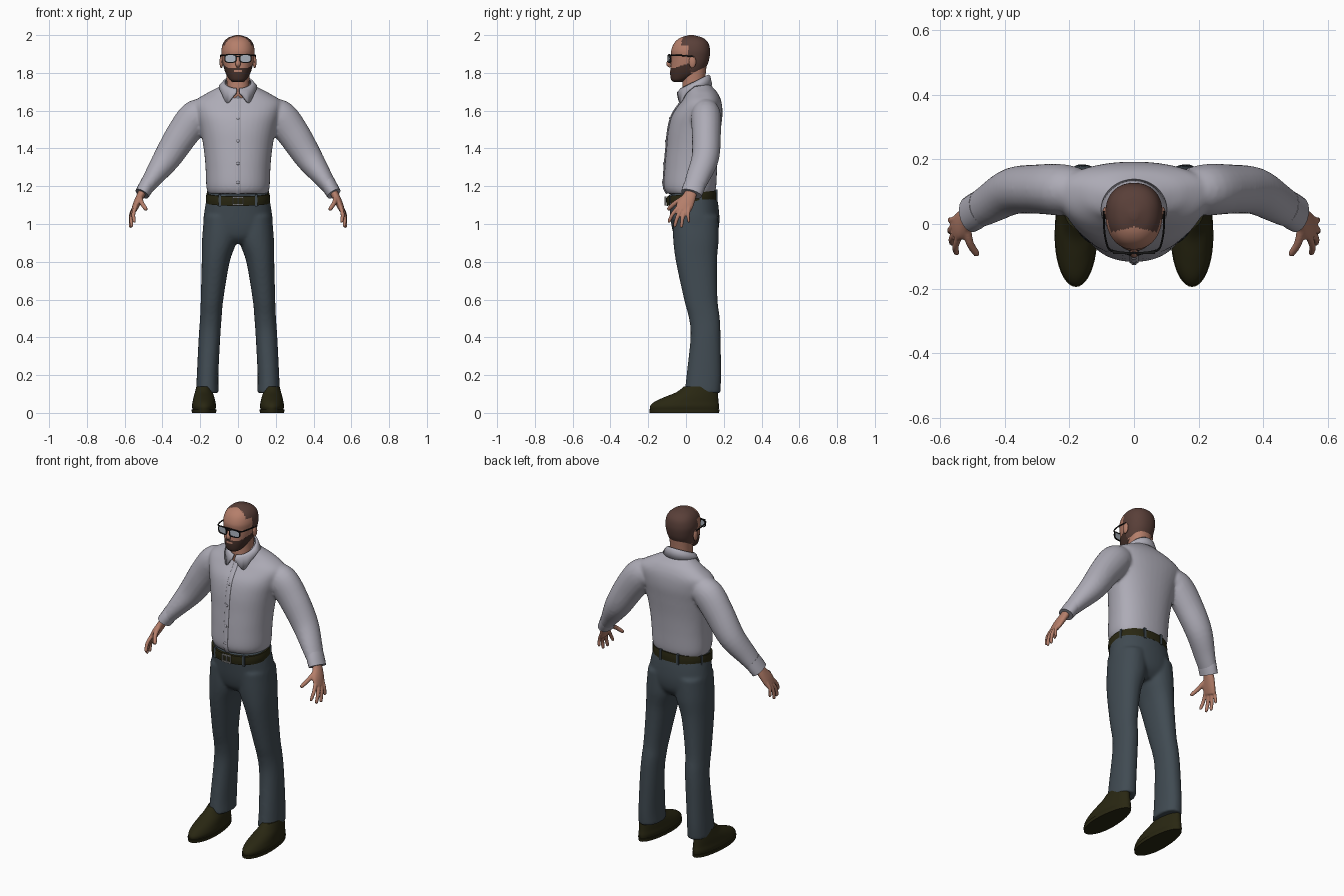
import bpy, bmesh, math
from mathutils import Vector

if "Cube" in bpy.data.objects:
    bpy.data.objects.remove(bpy.data.objects["Cube"], do_unlink=True)


def material(name, *rgb):
    mat = bpy.data.materials.new(name)
    mat.use_nodes = True
    mat.diffuse_color = (*rgb, 1)
    mat.node_tree.nodes["Principled BSDF"].inputs["Base Color"].default_value = (*rgb, 1)
    return mat


SKIN = material("skin", .46, .21, .145)
SHIRT = material("shirt_grey", .42, .41, .47)
TROUSER = material("trouser_slate", .052, .07, .085)
LEATHER = material("dark_leather", .022, .02, .006)
HAIR = material("hair_brown", .1, .05, .04)
BEARD = material("beard_brown", .06, .03, .023)
FRAME = material("frame_black", .008, .008, .008)
LENS = material("lens_grey", .42, .47, .53)
METAL = material("buckle_metal", .3, .3, .3)


def spline(points, steps):
    """Catmull-Rom through tuples of any length."""
    result = []
    for i in range(len(points) - 1):
        a, b = points[max(i - 1, 0)], points[i]
        c, d = points[i + 1], points[min(i + 2, len(points) - 1)]
        for k in range(steps):
            t = k / steps
            result.append([q + t * ((r - p) + t * ((2 * p - 5 * q + 4 * r - s) + t * (3 * q - p - 3 * r + s))) / 2
                           for p, q, r, s in zip(a, b, c, d)])
    return result + [list(points[-1])]


def skin_rings(bm, rings, cap=True):
    """Bridge rings of points with quads, closing the ends."""
    loops = [[bm.verts.new(p) for p in ring] for ring in rings]
    n = len(loops[0])
    for low, high in zip(loops, loops[1:]):
        for i in range(n):
            j = (i + 1) % n
            bm.faces.new((low[i], low[j], high[j], high[i]))
    if cap:
        bm.faces.new(loops[0][::-1])
        bm.faces.new(loops[-1])


def loft(bm, stations, mid=.5, power=2.2, n=40, steps=5, tilt=0, cap=True):
    """Level rings from (z, left, right, front, back); mid places the widest line."""
    rings = []
    for z, x0, x1, y0, y1 in spline(stations, steps):
        cx, cy, rx = (x0 + x1) / 2, y0 + (y1 - y0) * mid, (x1 - x0) / 2
        ring = []
        for i in range(n):
            c, s = math.cos(math.tau * i / n), math.sin(math.tau * i / n)
            x = cx + rx * math.copysign(abs(c) ** (2 / power), c)
            y = cy + (y1 - cy if s > 0 else cy - y0) * math.copysign(abs(s) ** (2 / power), s)
            ring.append((x, y, z + tilt * (y - cy)))
        rings.append(ring)
    skin_rings(bm, rings, cap)


def tube(bm, stations, n=20, steps=5, side=(0, 1, 0)):
    """Oval tube along (x, y, z, radius along side, other radius)."""
    path = spline(stations, steps)
    rings = []
    for i, (x, y, z, a, b) in enumerate(path):
        ahead, behind = path[min(i + 1, len(path) - 1)], path[max(i - 1, 0)]
        t = (Vector(ahead[:3]) - Vector(behind[:3])).normalized()
        u = (Vector(side) - t * t.dot(Vector(side))).normalized()
        v = t.cross(u)
        rings.append([Vector((x, y, z)) + u * a * math.cos(math.tau * k / n) + v * b * math.sin(math.tau * k / n)
                      for k in range(n)])
    skin_rings(bm, rings)


def box(bm, centre, size):
    made = bmesh.ops.create_cube(bm, size=1)["verts"]
    bmesh.ops.scale(bm, vec=size, verts=made)
    bmesh.ops.translate(bm, vec=centre, verts=made)


def ball(bm, centre, size):
    made = bmesh.ops.create_uvsphere(bm, u_segments=16, v_segments=10, radius=1)["verts"]
    bmesh.ops.scale(bm, vec=size, verts=made)
    bmesh.ops.translate(bm, vec=centre, verts=made)


def mirror(bm):
    copy = bmesh.ops.duplicate(bm, geom=bm.verts[:] + bm.edges[:] + bm.faces[:])["geom"]
    bmesh.ops.scale(bm, vec=(-1, 1, 1), verts=[g for g in copy if isinstance(g, bmesh.types.BMVert)])


def finish(bm, name, *mats, voxel=0, thick=0):
    bmesh.ops.recalc_face_normals(bm, faces=bm.faces[:])
    mesh = bpy.data.meshes.new(name)
    bm.to_mesh(mesh)
    bm.free()
    obj = bpy.data.objects.new(name, mesh)
    bpy.context.collection.objects.link(obj)
    for mat in mats:
        mesh.materials.append(mat)
    bpy.ops.object.select_all(action='DESELECT')
    bpy.context.view_layer.objects.active = obj
    obj.select_set(True)
    bpy.ops.object.shade_smooth_by_angle(angle=math.radians(40))
    if thick:
        obj.modifiers.new("thickness", 'SOLIDIFY').thickness = thick
    if voxel:
        fuse = obj.modifiers.new("fuse", 'REMESH')
        fuse.mode, fuse.voxel_size, fuse.use_smooth_shade = 'VOXEL', voxel, True
        relax = obj.modifiers.new("relax", 'SMOOTH')
        relax.factor, relax.iterations = .5, 5
    return obj


def even(rows):
    return [(z, -x, x, y0, y1) for z, x, y0, y1 in rows]


# Shirt: sleeves fused into the body
TORSO = [(1.16, .158, -.1, .15), (1.2, .168, -.117, .16), (1.3, .172, -.113, .165), (1.4, .182, -.104, .172),
         (1.5, .2, -.094, .184), (1.58, .222, -.072, .193), (1.645, .232, -.028, .188), (1.69, .17, 0, .17),
         (1.72, .112, .005, .145), (1.75, .06, .02, .12)]
bm = bmesh.new()
tube(bm, [(.17, .105, 1.59, .07, .075), (.225, .106, 1.565, .08, .09), (.295, .108, 1.475, .077, .086),
          (.375, .102, 1.35, .073, .074), (.45, .062, 1.245, .063, .052), (.503, .032, 1.17, .053, .035)])
mirror(bm)
loft(bm, even(TORSO), mid=.6)
finish(bm, "shirt", SHIRT, voxel=.009)

# Cuffs
bm = bmesh.new()
tube(bm, [(.473, .052, 1.22, .056, .042), (.49, .04, 1.19, .058, .041), (.508, .029, 1.16, .057, .039)])
mirror(bm)
finish(bm, "cuffs", SHIRT)

# Collar: folded band that drops into two points at the front
bm = bmesh.new()
top, fold, hem = [], [], []
for i in range(61):
    a = .1 + (math.tau - .2) * i / 60
    d = min(a, math.tau - a)
    s, c = math.sin(a), math.cos(a)
    drop = .08 * max(0, c) + .03 * math.exp(-((d - .65) / .25) ** 2) - .045 * math.exp(-(d / .3) ** 2)
    top.append(bm.verts.new((.072 * s, .045 - .074 * c, 1.755 - .036 * c)))
    fold.append(bm.verts.new((.084 * s, .045 - .084 * c, 1.745 - .038 * c)))
    hem.append(bm.verts.new((.102 * s, .045 - .094 * c, 1.735 - drop)))
for low, high in ((fold, top), (hem, fold)):
    for i in range(60):
        bm.faces.new((low[i], low[i + 1], high[i + 1], high[i]))
finish(bm, "collar", SHIRT, thick=.008)

# Button placket and buttons follow the chest line
bm = bmesh.new()
tube(bm, [(0, y - .001, z, .005, .014) for z, x, y, back in TORSO[:8]])
finish(bm, "placket", SHIRT)
bm = bmesh.new()
chest = spline(TORSO, 20)
for z in (1.22, 1.32, 1.44, 1.56, 1.67):
    y = min(chest, key=lambda row: abs(row[0] - z))[2]
    ball(bm, (0, y - .006, z), (.008, .004, .008))
finish(bm, "buttons", SHIRT)

# Trousers: legs fused into the hips
bm = bmesh.new()
loft(bm, [(.105, .102, .222, -.007, .182), (.2, .104, .218, .003, .186), (.4, .094, .208, .024, .183),
          (.5, .087, .201, .016, .179), (.6, .078, .197, -.01, .167), (.8, .044, .192, -.053, .164),
          (.92, .004, .19, -.068, .173), (1.04, .003, .18, -.07, .17)])
mirror(bm)
loft(bm, even([(.9, .1, -.02, .13), (.94, .165, -.058, .165), (1, .184, -.076, .177), (1.08, .176, -.086, .172),
               (1.17, .159, -.094, .156)]), tilt=.1)
finish(bm, "trousers", TROUSER, voxel=.009)

# Belt, loops and buckle
bm = bmesh.new()
loft(bm, even([(1.112, .168, -.102, .167), (1.137, .17, -.105, .167), (1.162, .167, -.104, .164)]), tilt=.12)
finish(bm, "belt", LEATHER)
bm = bmesh.new()
for degrees in (20, 70, 110, 160, 235, 305):
    c, s = math.cos(math.radians(degrees)), math.sin(math.radians(degrees))
    box(bm, (.167 * c, .031 + .137 * s, 1.137 + .016 * s), (.014, .014, .062))
finish(bm, "belt_loops", TROUSER)
bm = bmesh.new()
for z in (1.102, 1.142):
    box(bm, (0, -.11, z), (.056, .008, .007))
for x in (-.026, 0, .026):
    box(bm, (x, -.11, 1.122), (.006, .008, .045))
finish(bm, "belt_buckle", METAL)

# Shoes with soles
bm = bmesh.new()
loft(bm, [(.012, .122, .238, -.188, .172), (.035, .116, .244, -.19, .175), (.06, .12, .24, -.165, .172),
          (.085, .126, .235, -.11, .17), (.11, .134, .228, -.05, .168), (.14, .142, .22, -.01, .165)], mid=.42, power=2)
mirror(bm)
finish(bm, "shoes", LEATHER)
bm = bmesh.new()
loft(bm, [(0, .116, .244, -.192, .175), (.018, .114, .246, -.195, .178)], mid=.42, power=2, steps=1)
mirror(bm)
finish(bm, "shoe_soles", LEATHER)

# Hands: palm, thumb and four fingers
bm = bmesh.new()
tube(bm, [(.498, .032, 1.185, .03, .021), (.518, .018, 1.145, .036, .021), (.537, -.004, 1.105, .045, .019),
          (.552, -.016, 1.07, .04, .014)])
for base, tip, r in (((.518, -.01, 1.14), (.486, -.098, 1.075), .0125), ((.543, -.04, 1.09), (.55, -.094, 1.008), .0105),
                     ((.55, -.022, 1.08), (.564, -.062, .984), .011), ((.552, -.001, 1.08), (.57, -.026, .98), .0105),
                     ((.55, .017, 1.09), (.57, .014, 1.008), .0095)):
    base, tip = Vector(base), Vector(tip)
    knuckle = base.lerp(tip, .5) + Vector((.007, -.004, .003))
    tube(bm, [(*base, r * 1.1, r * 1.1), (*knuckle, r, r), (*base.lerp(tip, .93), r * .85, r * .85),
              (*tip, r * .35, r * .35)], n=12)
mirror(bm)
finish(bm, "hands", SKIN, voxel=.0045)

# Neck
bm = bmesh.new()
loft(bm, even([(1.64, .064, -.01, .11), (1.7, .061, -.02, .107), (1.76, .06, -.018, .102), (1.83, .064, -.02, .108)]))
finish(bm, "neck", SKIN)

# Head, with hair and beard chosen by height and depth
bm = bmesh.new()
loft(bm, even([(1.752, .026, -.066, -.02), (1.765, .045, -.079, .01), (1.8, .066, -.084, .085), (1.84, .078, -.08, .112),
               (1.88, .085, -.077, .124), (1.92, .088, -.078, .127), (1.96, .077, -.061, .117),
               (1.986, .052, -.03, .088), (2, .012, .015, .04)]), mid=.55, n=72, steps=8)
for face in bm.faces:
    x, y, z = face.calc_center_median()
    hairline = -.008 - .25 * abs(x) if z > 1.945 else .012 if z > 1.89 else .022
    mouth = abs(x) < .02 and 1.806 < z < 1.814 and y < 0
    if y > hairline and z > 1.805:
        face.material_index = 1
    elif z < 1.826 + .35 * max(0, y + .06) and y < .028 and not mouth:
        face.material_index = 2
finish(bm, "head", SKIN, HAIR, BEARD)

# Nose and ears
bm = bmesh.new()
tube(bm, [(0, -.07, 1.9, .006, .008), (0, -.084, 1.87, .01, .01), (0, -.092, 1.846, .012, .014),
          (0, -.082, 1.832, .006, .008)])
finish(bm, "nose", SKIN)
bm = bmesh.new()
ball(bm, (.088, .034, 1.858), (.01, .019, .033))
mirror(bm)
finish(bm, "ears", SKIN)

# Glasses: lenses, rims, bridge and temples
outline = [(math.cos(math.tau * i / 32), math.sin(math.tau * i / 32)) for i in range(32)]


def lens_ring(grow, y):
    return [(.04 + (.028 + grow) * math.copysign(abs(c) ** .6, c), y + .006 * c,
             1.876 + (.019 + grow) * math.copysign(abs(s) ** .6, s)) for c, s in outline]


bm = bmesh.new()
skin_rings(bm, [lens_ring(0, -.089), lens_ring(0, -.086)])
mirror(bm)
finish(bm, "lenses", LENS)
bm = bmesh.new()
rim = [lens_ring(-.001, -.092), lens_ring(.004, -.092), lens_ring(.004, -.085), lens_ring(-.001, -.085)]
skin_rings(bm, rim + rim[:1], cap=False)
tube(bm, [(.068, -.084, 1.892, .004, .004), (.082, -.07, 1.893, .003, .004), (.092, -.02, 1.892, .003, .004),
          (.093, .04, 1.886, .003, .004)], n=8, side=(1, 0, 0))
mirror(bm)
box(bm, (0, -.089, 1.886), (.026, .006, .006))
box(bm, (0, -.09, 1.897), (.13, .006, .005))
finish(bm, "glasses_frame", FRAME)
